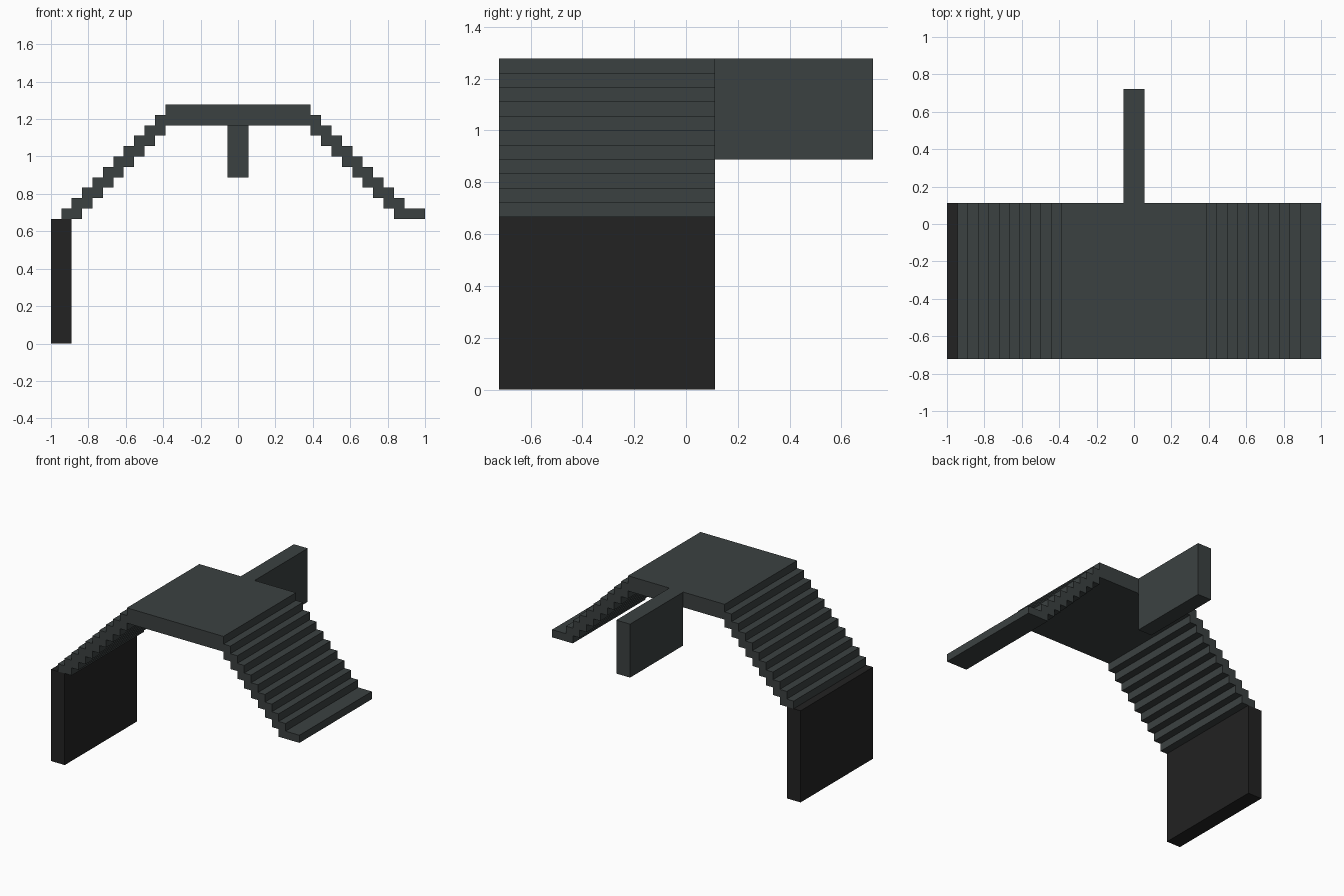
import bpy, bmesh

if "Cube" in bpy.data.objects:
    bpy.data.objects.remove(bpy.data.objects["Cube"])

U = 1 / 18                      # modelling grid unit
Y_FRONT, Y_BACK, Y_END = -13, 2, 13


def material(name, color):
    m = bpy.data.materials.new(name)
    m.diffuse_color = (*color, 1)
    m.use_nodes = True
    m.node_tree.nodes["Principled BSDF"].inputs["Base Color"].default_value = m.diffuse_color
    return m


slate = material("dark slate", (0.044, 0.053, 0.053))
black = material("soft black", (0.016, 0.016, 0.016))


def extrude_profile(name, profile, y0, y1, mat):
    """Extrude an XZ outline (grid units) along y."""
    bm = bmesh.new()
    face = bm.faces.new([bm.verts.new((x * U, y0 * U, z * U)) for x, z in profile])
    result = bmesh.ops.extrude_face_region(bm, geom=[face])
    moved = [g for g in result["geom"] if isinstance(g, bmesh.types.BMVert)]
    bmesh.ops.translate(bm, vec=(0, (y1 - y0) * U, 0), verts=moved)
    bmesh.ops.recalc_face_normals(bm, faces=bm.faces)
    mesh = bpy.data.meshes.new(name)
    bm.to_mesh(mesh)
    bm.free()
    mesh.materials.append(mat)
    obj = bpy.data.objects.new(name, mesh)
    bpy.context.collection.objects.link(obj)
    return obj


def box(name, x0, x1, y0, y1, z0, z1, mat):
    return extrude_profile(name, [(x0, z0), (x1, z0), (x1, z1), (x0, z1)], y0, y1, mat)


def stairs(name, side, end):
    """Stepped band going down and outwards from the platform edge."""
    outline = [(7, 22)]
    for k in range(9):                       # treads
        outline += [(8 + k, 22 - k), (8 + k, 21 - k)]
    outline += [(end, 13), (end, 12)]        # bottom step
    for k in range(8, 0, -1):                # stepped underside
        outline += [(7 + k, 20 - k), (7 + k, 21 - k)]
    outline.append((7, 20))
    extrude_profile(name, [(side * x, z) for x, z in outline], Y_FRONT, Y_BACK, slate)


# Raised platform
box("platform", -7, 7, Y_FRONT, Y_BACK, 21, 23, slate)

# Stairs on both sides, the right one with a longer bottom step
stairs("left_stairs", -1, 17)
stairs("right_stairs", 1, 18)

# Narrow wall projecting from the back of the platform
box("back_wall", -1, 1, Y_BACK, Y_END, 16, 23, slate)

# Dark wall carrying the left stairs
box("left_support_wall", -18, -16, Y_FRONT, Y_BACK, 0, 12, black)
